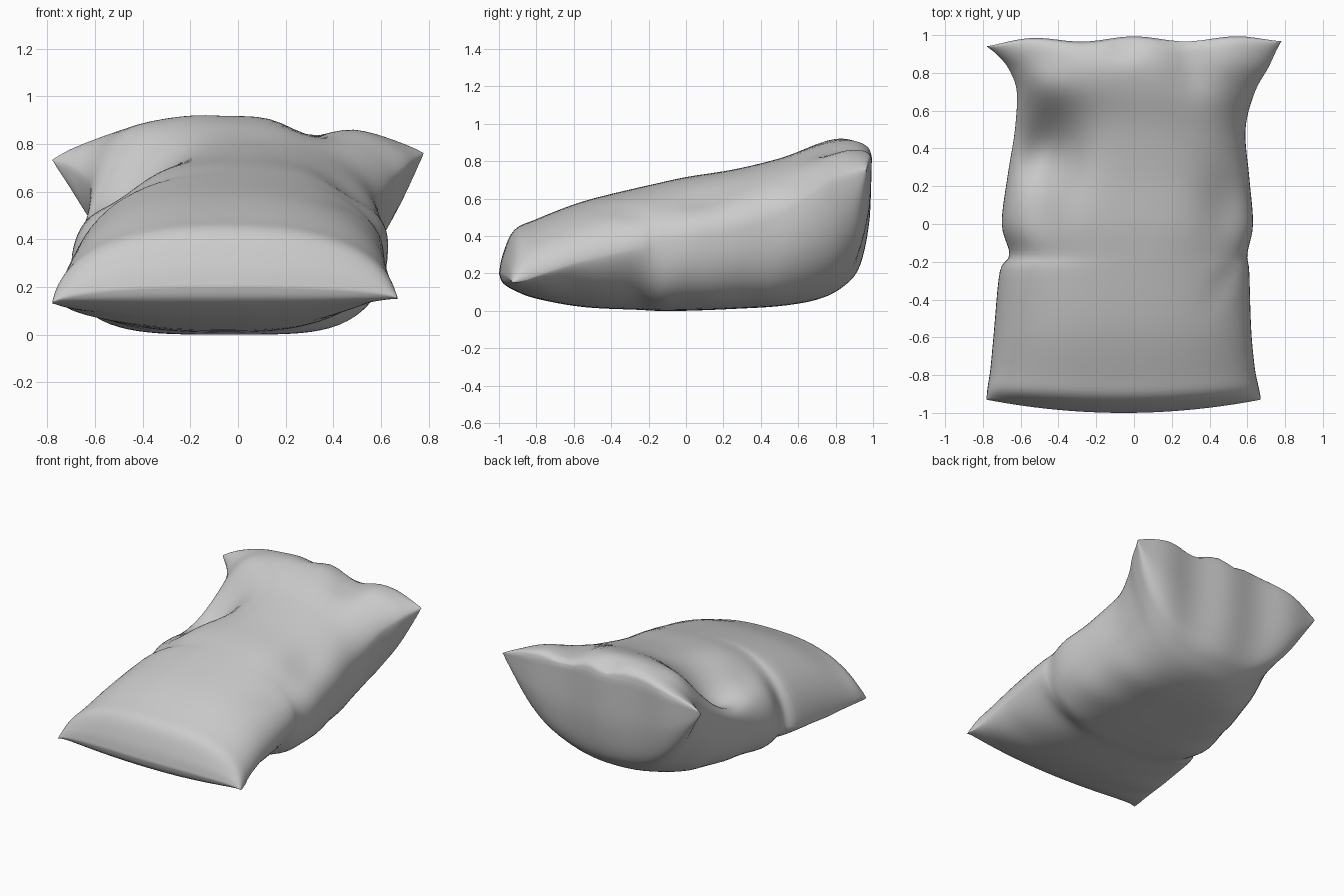
import bpy, bmesh, math

cube = bpy.data.objects.get("Cube")
if cube:
    bpy.data.objects.remove(cube, do_unlink=True)

# Cloth colour
cloth = bpy.data.materials.new("grey cloth")
cloth.use_nodes = True
grey = (0.6, 0.6, 0.6, 1.0)
cloth.diffuse_color = grey
cloth.node_tree.nodes["Principled BSDF"].inputs["Base Color"].default_value = grey

# Stations from front to back:
# y, right seam x, left seam x, right seam z, left seam z, crown z, underside z
STATIONS = [
    (-1.0, -.78, .67, .13, .15, .20, .20),
    (-.98, -.78, .67, .13, .15, .30, .15),
    (-.92, -.775, .66, .13, .16, .43, .11),
    (-.8, -.76, .64, .13, .2, .49, .065),
    (-.55, -.74, .62, .14, .27, .585, .02),
    (-.25, -.71, .61, .17, .34, .66, .005),
    (-.16, -.66, .60, .2, .36, .68, .0),
    (0, -.70, .63, .28, .38, .715, .0),
    (.25, -.67, .61, .38, .42, .755, .01),
    (.5, -.63, .59, .5, .51, .815, .025),
    (.7, -.62, .64, .62, .64, .885, .06),
    (.83, -.66, .71, .67, .71, .915, .125),
    (.92, -.72, .75, .71, .74, .905, .24),
    (.97, -.77, .775, .725, .755, .87, .5),
    (.98, -.78, .78, .73, .76, .82, .82),
]

# Soft dents and folds: x, y, x radius, y radius, depth, turn in degrees
FOLDS = [
    (.31, .86, .13, .2, -.07, 15),
    (-.3, .76, .25, .15, .02, 0),
    (-.5, .74, .16, .11, .06, -20),
    (-.5, .38, .19, .22, -.26, -20),
    (-.52, .04, .13, .16, -.06, 0),
    (.5, .08, .13, .2, -.06, 0),
    (.5, -.28, .05, .16, -.02, -35),
    (-.05, .95, .07, .08, -.03, 0),
]

ROWS_PER_SPAN = 5
COLUMNS = 40


def spline(a, b, c, d, f):
    """Smooth value between b and c."""
    m, n = (c - a) / 2, (d - b) / 2
    # keep the slopes from overshooting the span
    lim = 2 * abs(c - b)
    m = max(-lim, min(lim, m))
    n = max(-lim, min(lim, n))
    return (b * (2*f**3 - 3*f**2 + 1) + m * (f**3 - 2*f**2 + f)
            + c * (3*f**2 - 2*f**3) + n * (f**3 - f**2))


def station(v):
    i = min(int(v), len(STATIONS) - 2)
    last = len(STATIONS) - 1
    rows = [STATIONS[max(0, min(last, i + k))] for k in (-1, 0, 1, 2)]
    return [spline(*vals, v - i) for vals in zip(*rows)]


def ramp(value, low, high):
    f = max(0, min(1, (value - low) / (high - low)))
    return f * f * (3 - 2 * f)


def fold(x, y):
    total = 0
    for cx, cy, rx, ry, depth, turn in FOLDS:
        a = math.radians(turn)
        dx, dy = x - cx, y - cy
        p = (dx * math.cos(a) + dy * math.sin(a)) / rx
        q = (dy * math.cos(a) - dx * math.sin(a)) / ry
        total += depth * math.exp(-p * p - q * q)
    return total


def sack_point(v, t, upper):
    """Point on the upper or lower sheet; t runs from seam to seam."""
    y, xr, xl, zr, zl, crown, under = station(v)
    k = (t + 1) / 2
    x = xr + (xl - xr) * k
    seam = zr + (zl - zr) * k
    front = max(0, -y - .6) / .4
    back = max(0, y - .6) / .4
    thick = min(1, (crown - under) / .4)
    if upper:
        # Plump over the front and middle, slacker toward the back corners
        full = (1 - abs(t) ** 2.5) ** (.5 + .15 * ramp(y, .4, .9))
        z = seam + (crown - seam) * full + fold(x, y) * full * thick
    else:
        # Belly is boxy behind the crease, lens-shaped at both ends
        box = ramp(y, -.28, -.1) * (1 - ramp(y, .45, .88))
        full = (1 - abs(t) ** (2.6 + 1.2 * box)) ** (.65 - .23 * box)
        z = seam + (under - seam) * full
        # Gathered cloth along the sides
        z += .01 * math.sin(y * 21 + 2 * t) * full * abs(t) ** 3 * thick
    # Bowed front edge and wavy back edge
    y += front * .07 * t * t
    y += back ** 2 * (.015 * math.cos(t * 9) - .03 * max(0, -t) ** 3)
    return x, y, max(0, z)


# Sack: two sheets that share their side and end seams
bm = bmesh.new()
rows = ROWS_PER_SPAN * (len(STATIONS) - 1)
sheets = []
for upper in (True, False):
    grid = []
    for r in range(rows + 1):
        line = []
        for c in range(COLUMNS + 1):
            t = math.sin((c / COLUMNS - .5) * math.pi)
            line.append(bm.verts.new(sack_point(r / ROWS_PER_SPAN, t, upper)))
        grid.append(line)
    for r in range(rows):
        for c in range(COLUMNS):
            quad = [grid[r][c], grid[r][c + 1], grid[r + 1][c + 1], grid[r + 1][c]]
            bm.faces.new(quad if upper else quad[::-1])
    sheets.append(grid)

# Sew only the matching rim points of the sheets
weld = {}
for r in range(rows + 1):
    for c in range(COLUMNS + 1):
        if r in (0, rows) or c in (0, COLUMNS):
            weld[sheets[1][r][c]] = sheets[0][r][c]
bmesh.ops.weld_verts(bm, targetmap=weld)
bmesh.ops.recalc_face_normals(bm, faces=bm.faces)

mesh = bpy.data.meshes.new("sack")
bm.to_mesh(mesh)
bm.free()
mesh.materials.append(cloth)
sack = bpy.data.objects.new("sack", mesh)
bpy.context.collection.objects.link(sack)

bpy.context.view_layer.objects.active = sack
sack.select_set(True)
bpy.ops.object.shade_smooth_by_angle(angle=math.radians(100))
